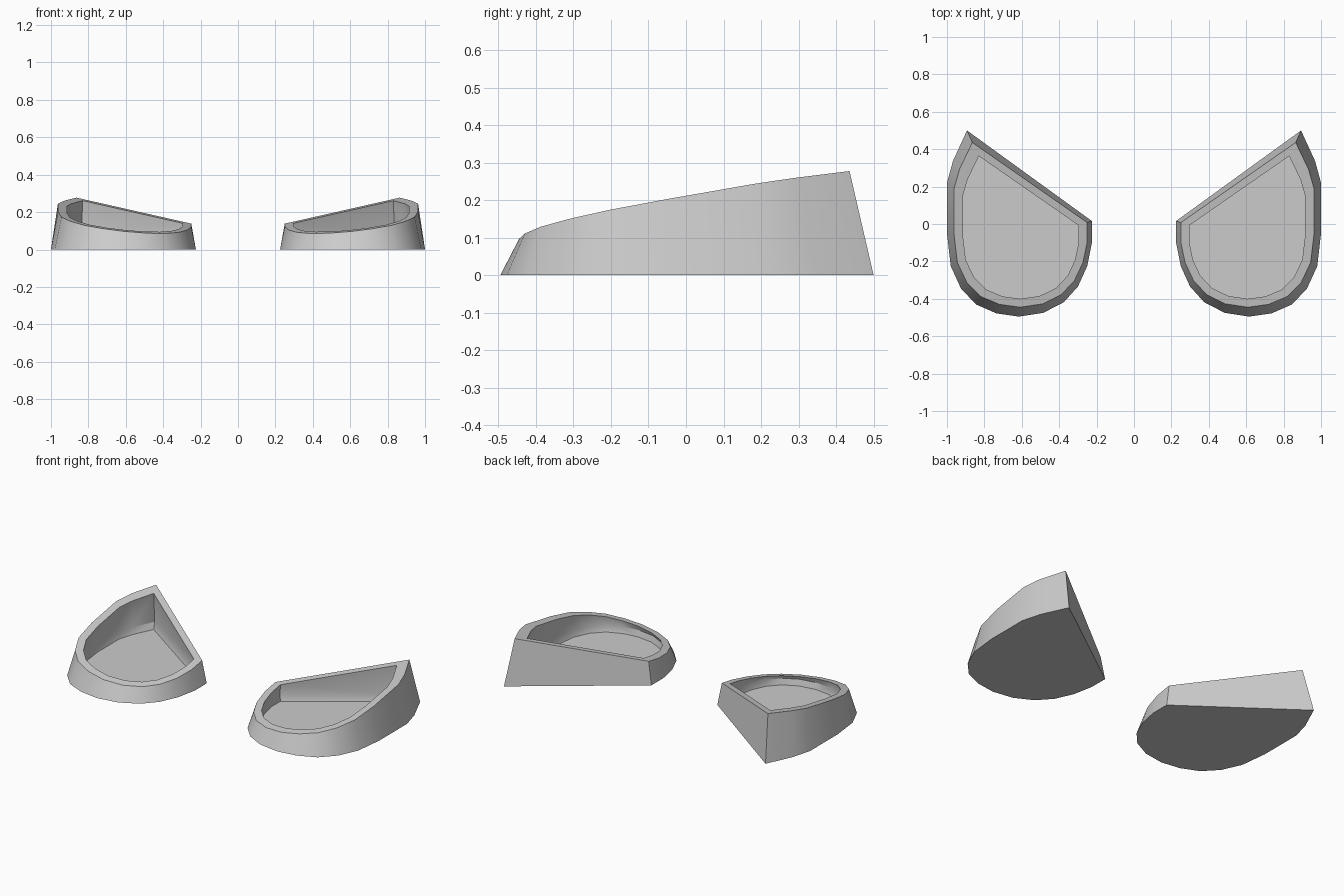
import bpy, bmesh, math

if "Cube" in bpy.data.objects:
    bpy.data.objects.remove(bpy.data.objects["Cube"])

# Footprint of the right-hand tray, clockwise from the tall back corner
BASE = [(.893, .50), (.968, .337), (1, .22), (1, -.05), (.98, -.225), (.925, -.345),
        (.845, -.43), (.735, -.478), (.615, -.495), (.485, -.475), (.375, -.418),
        (.30, -.335), (.25, -.225), (.225, -.10), (.225, .016)]
CX, CY = .612, .003


def slope(x, y):
    """Height of the tilted rim plane."""
    return .111 + .1046 * x + .1747 * y


def ring(sx, sy, cx, cy, z=None):
    """Footprint scaled about its centre, flat at z or lying on the rim plane."""
    pts = []
    for x, y in BASE:
        px, py = cx + sx * (x - CX), cy + sy * (y - CY)
        pts.append((px, py, slope(px, py) if z is None else z))
    return pts


def tray(name, side):
    rings = [ring(1, 1, CX, CY, 0),             # base
             ring(.92, .885, .606, -.004),      # outer rim
             ring(.80, .767, .605, -.018),      # inner rim
             ring(.825, .80, .607, -.012, .075),  # undercut wall foot
             ring(.80, .767, .605, -.018, .038)]  # floor edge
    bm = bmesh.new()
    loops = [[bm.verts.new((side * x, y, z)) for x, y, z in r] for r in rings]
    n = len(BASE)
    for a, b in zip(loops, loops[1:]):
        for i in range(n):
            j = (i + 1) % n
            bm.faces.new((a[i], a[j], b[j], b[i]))
    bm.faces.new(loops[0])
    bm.faces.new(loops[-1])
    bmesh.ops.recalc_face_normals(bm, faces=bm.faces)
    mesh = bpy.data.meshes.new(name)
    bm.to_mesh(mesh)
    bm.free()
    ob = bpy.data.objects.new(name, mesh)
    bpy.context.collection.objects.link(ob)
    bpy.ops.object.select_all(action='DESELECT')
    ob.select_set(True)
    bpy.context.view_layer.objects.active = ob
    bpy.ops.object.shade_smooth_by_angle(angle=math.radians(30))


# Mirrored pair
tray("right_tray", 1)
tray("left_tray", -1)
